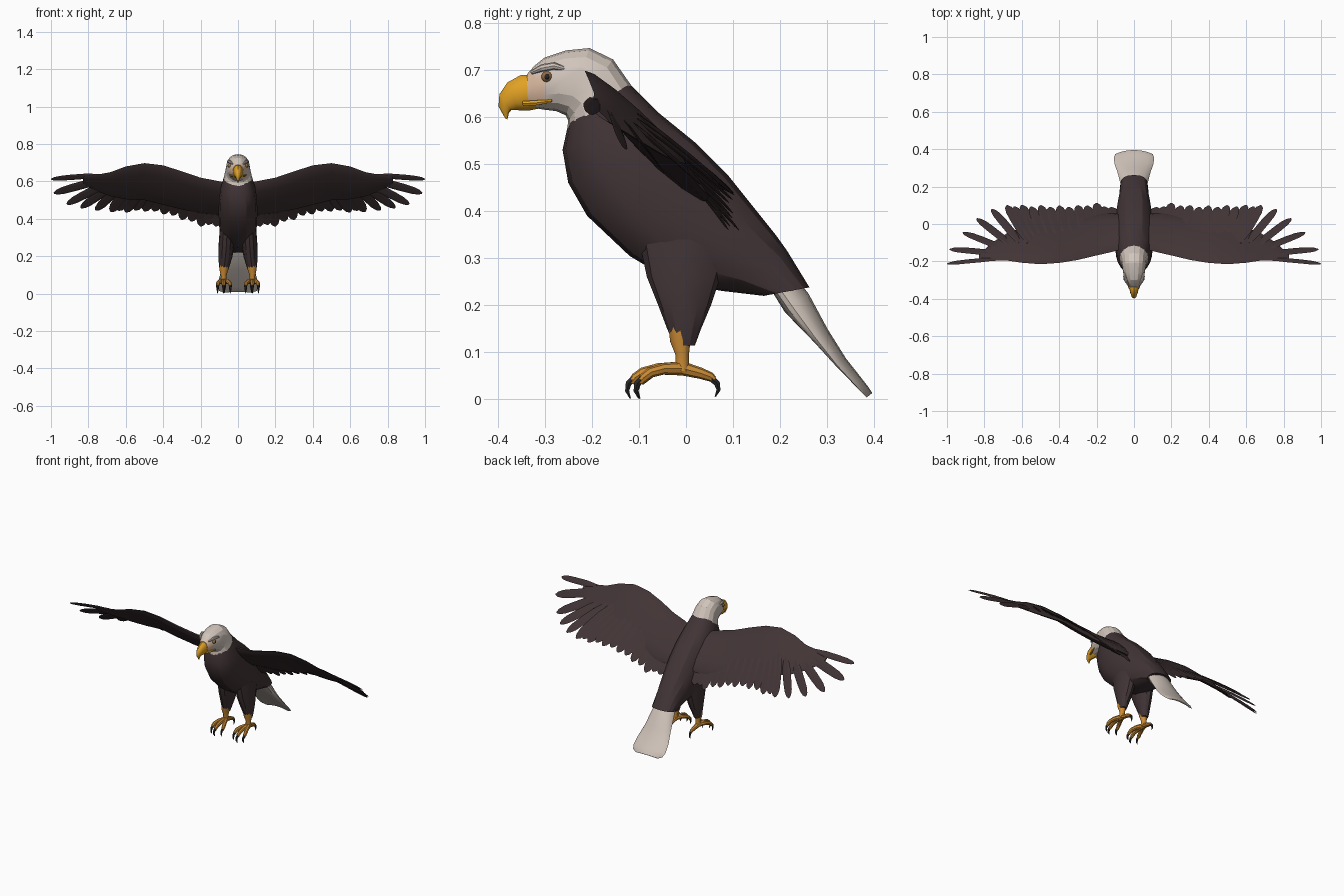
import bpy, bmesh, math
from mathutils import Vector as V

if "Cube" in bpy.data.objects:
    bpy.data.objects.remove(bpy.data.objects["Cube"])


def material(name, rgb):
    m = bpy.data.materials.new(name)
    m.diffuse_color = (*rgb, 1)
    m.use_nodes = True
    m.node_tree.nodes["Principled BSDF"].inputs["Base Color"].default_value = m.diffuse_color
    return m


BROWN = material("dark brown plumage", (0.053, 0.034, 0.036))
WHITE = material("off white plumage", (0.64, 0.56, 0.50))
YELLOW = material("yellow beak", (0.76, 0.36, 0.018))
ORANGE = material("orange skin", (0.60, 0.26, 0.035))
PALE = material("pale face skin", (0.72, 0.50, 0.36))
BLACK = material("black claw", (0.022, 0.02, 0.022))
IRIS = material("brown iris", (0.30, 0.16, 0.07))


def loft(bm, rings, n=12, power=1.0, bend=0.0):
    """Skin elliptical rings (centre, half axis u, half axis v), capped at both ends."""
    loops = []
    for c, u, v in rings:
        loop = []
        for i in range(n):
            a = math.tau * i / n
            ca, sa = math.cos(a), math.sin(a)
            p = c + u * math.copysign(abs(ca) ** power, ca) + v * math.copysign(abs(sa) ** power, sa)
            loop.append(bm.verts.new(p - v.normalized() * bend * ca * ca))
        loops.append(loop)
    for a, b in zip(loops, loops[1:]):
        for i in range(n):
            j = (i + 1) % n
            bm.faces.new((a[i], a[j], b[j], b[i]))
    bm.faces.new(loops[0])
    bm.faces.new(loops[-1])


def profile(rows):
    """Rings from side-view rows: low y, low z, high y, high z, half width."""
    return [(V((0, (a + c) / 2, (b + d) / 2)), V((w, 0, 0)), V((0, (c - a) / 2, (d - b) / 2)))
            for a, b, c, d, w in rows]


def tube(bm, pts, n=8):
    """Tapered tube through (x, y, z, radius) points."""
    ps = [V(p[:3]) for p in pts]
    rings = []
    for i, p in enumerate(ps):
        t = (ps[min(i + 1, len(ps) - 1)] - ps[max(i - 1, 0)]).normalized()
        u = (V((1, 0, 0)) - t * t.x).normalized()
        rings.append((p, u * pts[i][3], t.cross(u) * pts[i][3]))
    loft(bm, rings, n)


def finish(bm, name, *mats, rule=None, mirror=False, smooth=None):
    bmesh.ops.recalc_face_normals(bm, faces=bm.faces)
    if rule:
        for f in bm.faces:
            f.material_index = rule(f.calc_center_median())
    sides = [(1, "")] if not mirror else [(1, "_left"), (-1, "_right")]
    for s, suffix in sides:
        if s < 0:
            for v in bm.verts:
                v.co.x *= -1
            bmesh.ops.reverse_faces(bm, faces=bm.faces)
        me = bpy.data.meshes.new(name + suffix)
        bm.to_mesh(me)
        for m in mats:
            me.materials.append(m)
        ob = bpy.data.objects.new(name + suffix, me)
        bpy.context.collection.objects.link(ob)
        if smooth:
            bpy.ops.object.select_all(action='DESELECT')
            ob.select_set(True)
            bpy.context.view_layer.objects.active = ob
            bpy.ops.object.shade_smooth_by_angle(angle=math.radians(smooth))
    bm.free()


# Body
bm = bmesh.new()
loft(bm, profile([
    (-.25, .585, -.12, .67, .073), (-.262, .53, -.06, .61, .092), (-.25, .46, .02, .545, .102),
    (-.21, .39, .09, .475, .104), (-.12, .305, .15, .40, .10), (-.02, .245, .19, .35, .09),
    (.08, .23, .215, .315, .08), (.165, .22, .262, .238, .073)]), 16, .85)
finish(bm, "body", BROWN, smooth=25)

# Head, with bare skin in front of the eyes
bm = bmesh.new()
loft(bm, profile([
    (-.335, .622, -.338, .69, .027), (-.318, .618, -.322, .708, .036), (-.30, .615, -.30, .726, .046),
    (-.275, .612, -.255, .741, .057), (-.255, .603, -.205, .746, .063), (-.25, .592, -.155, .722, .067),
    (-.252, .575, -.115, .665, .076)]), 16, .9)
finish(bm, "head", WHITE, PALE, rule=lambda c: int(c.y < -.302 and .63 < c.z < .695), smooth=20)

# Brow ridges and eyes
bm = bmesh.new()
tube(bm, [(.030, -.328, .694, .004), (.042, -.305, .704, .008), (.050, -.28, .708, .008), (.05, -.25, .70, .003)])
finish(bm, "brow", WHITE, mirror=True)
for name, mat, r, x in (("eye", IRIS, .012, .042), ("pupil", BLACK, .006, .0505)):
    bm = bmesh.new()
    bmesh.ops.create_uvsphere(bm, u_segments=12, v_segments=8, radius=r)
    bmesh.ops.translate(bm, verts=bm.verts, vec=(x, -.295, .685))
    finish(bm, name, mat, mirror=True, smooth=40)

# Hooked beak and gape
bm = bmesh.new()
loft(bm, profile([
    (-.30, .62, -.322, .688, .026), (-.335, .613, -.35, .689, .026), (-.357, .614, -.379, .673, .020),
    (-.371, .614, -.396, .648, .014), (-.376, .608, -.398, .622, .009), (-.379, .594, -.384, .597, .002)]), 12)
finish(bm, "beak", YELLOW, smooth=35)
bm = bmesh.new()
tube(bm, [(.022, -.345, .628, .006), (.034, -.315, .63, .006), (.044, -.285, .634, .003)], 6)
finish(bm, "gape", YELLOW, mirror=True)

# Tail fan
bm = bmesh.new()
rows = [(.195, .262, .062, .028), (.235, .205, .075, .032), (.285, .137, .088, .02),
        (.33, .08, .104, .012), (.365, .042, .108, .008), (.383, .022, .10, .006), (.393, .012, .075, .003)]
nrm = V((0, .78, .62))
loft(bm, [(V((0, y, z)), V((w, 0, 0)), nrm * t) for y, z, w, t in rows], 16, 1, .012)
finish(bm, "tail", WHITE, smooth=30)

# Wing arm: airfoil rows of x, leading y z, trailing y z, thickness
bm = bmesh.new()
rings = []
for x, yl, zl, yt, zt, th in [
        (.05, -.13, .59, .05, .42, .06), (.12, -.15, .605, .06, .42, .05), (.2, -.168, .62, .05, .43, .046),
        (.3, -.192, .654, .03, .45, .042), (.4, -.208, .686, .01, .475, .038), (.5, -.215, .698, 0, .50, .034),
        (.6, -.207, .68, -.02, .505, .028), (.68, -.195, .65, -.05, .52, .02),
        (.76, -.197, .635, -.10, .55, .014), (.83, -.206, .624, -.165, .59, .008)]:
    chord = V((0, yt - yl, zt - zl)) / 2
    rings.append((V((x, (yl + yt) / 2, (zl + zt) / 2)), chord, V((0, -chord.z, chord.y)).normalized() * th / 2))
loft(bm, rings, 12)
finish(bm, "wing_arm", BROWN, mirror=True, smooth=30)

# Flight feathers: root and tip points from the body outwards
roots = [(.09, -.02, .50), (.17, -.05, .53), (.26, -.07, .56), (.35, -.08, .57), (.43, -.09, .585), (.50, -.10, .595),
         (.56, -.10, .60), (.61, -.10, .59), (.65, -.12, .59), (.68, -.14, .60), (.72, -.16, .61), (.74, -.188, .632)]
tips = [(.12, .09, .36), (.20, .112, .36), (.30, .10, .395), (.40, .098, .425), (.50, .10, .44), (.60, .102, .435),
        (.68, .10, .437), (.76, .08, .445), (.84, .03, .458), (.915, -.045, .478), (.985, -.135, .537), (1.0, -.213, .612)]
pairs = []
for i, (r, t) in enumerate(zip(roots, tips)):
    pairs.append((V(r), V(t)))
    if i < 6:  # closely packed inner feathers
        pairs.append(((V(r) + V(roots[i + 1])) / 2, (V(t) + V(tips[i + 1])) / 2 - V((0, .008, -.008))))
bm = bmesh.new()
for i, (r, t) in enumerate(pairs):
    d = (t - r).normalized()
    up = (V((0, .7, .7)) - d * d.dot(V((0, .7, .7)))).normalized()
    side = (d.cross(up) + up * .13).normalized()
    up = side.cross(d).normalized()
    w = .031 if i < 13 else .026
    if i == len(pairs) - 1:
        w = .018
    loft(bm, [(r.lerp(t, k) + up * .012 * k * (1 - k), side * w * s, up * .004 * (1.1 - k))
              for k, s in ((0, .6), (.3, 1), (.6, 1), (.82, .9), (.94, .6), (1, .15))], 6)
finish(bm, "flight_feathers", BROWN, mirror=True)

# Feathered thighs
bm = bmesh.new()
loft(bm, [(V((x, y, z)), V((rx, 0, 0)), V((0, ry, 0))) for x, y, z, rx, ry in [
    (.058, .0, .34, .04, .10), (.062, -.005, .26, .042, .078), (.067, -.003, .20, .038, .056),
    (.073, -.004, .15, .029, .036), (.076, -.003, .115, .02, .022)]], 12)
finish(bm, "thigh", BROWN, mirror=True, smooth=25)

# Shanks and toes
bm = bmesh.new()
tube(bm, [(.074, -.012, .155, .026), (.076, -.012, .125, .023), (.077, -.008, .095, .015), (.077, -.008, .06, .016)], 10)
toes = [(-.036, -.088), (0, -.108), (.032, -.09)]
for dx, y in toes:
    tube(bm, [(.077, -.008, .066, .015), (.077 + dx * .6, y * .55, .065, .012),
              (.077 + dx * .9, y * .85, .057, .011), (.077 + dx, y, .046, .010), (.077 + dx, y - .008, .036, .007)])
tube(bm, [(.077, -.008, .066, .015), (.075, .03, .056, .012), (.073, .052, .048, .010), (.073, .06, .042, .007)])
finish(bm, "foot", ORANGE, mirror=True, smooth=40)

# Hooked claws
bm = bmesh.new()
for dx, y in toes:
    x = .077 + dx
    tube(bm, [(x, y, .046, .0085), (x, y - .014, .034, .0075), (x, y - .017, .018, .005), (x, y - .010, .002, .0015)], 6)
tube(bm, [(.073, .053, .046, .0085), (.073, .066, .034, .0075), (.073, .069, .02, .005), (.073, .062, .006, .0015)], 6)
finish(bm, "claws", BLACK, mirror=True, smooth=40)
